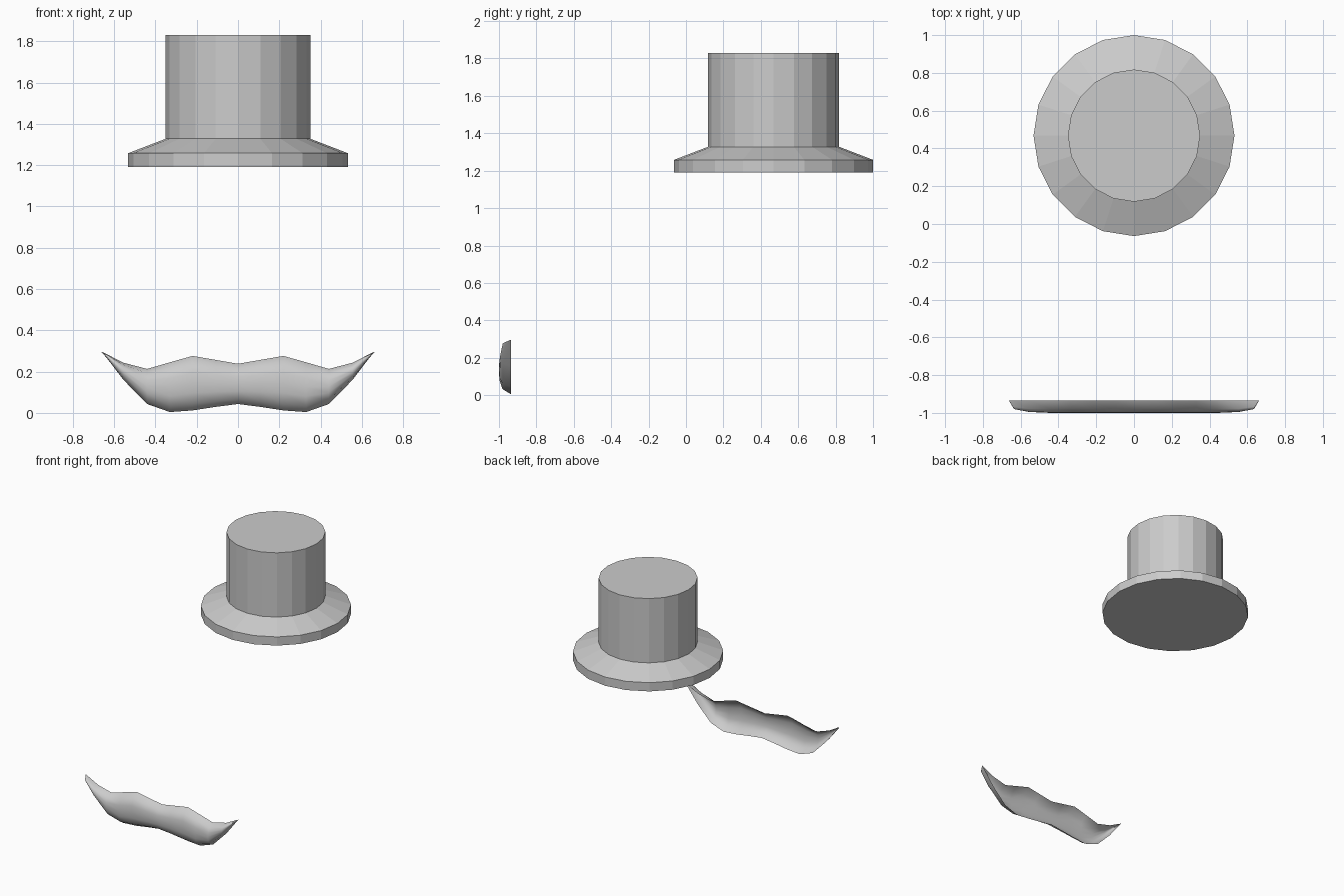
import bpy
import math

if "Cube" in bpy.data.objects:
    bpy.data.objects.remove(bpy.data.objects["Cube"])

SIDES = 20


def make_object(name, verts, faces, smooth):
    mesh = bpy.data.meshes.new(name)
    mesh.from_pydata(verts, [], faces)
    mesh.polygons.foreach_set("use_smooth", [smooth] * len(mesh.polygons))
    mesh.update()
    obj = bpy.data.objects.new(name, mesh)
    bpy.context.collection.objects.link(obj)
    return obj


def grid_faces(rows, cols, wrap=False):
    return [(r * cols + c, r * cols + (c + 1) % cols,
             (r + 1) * cols + (c + 1) % cols, (r + 1) * cols + c)
            for r in range(rows - 1) for c in range(cols if wrap else cols - 1)]


# Top hat: turned (radius, z) profile, low-poly with flat caps
profile = [(0.532, 1.19), (0.532, 1.258), (0.35, 1.328), (0.35, 1.83)]
verts = [(r * math.sin(-2 * math.pi * i / SIDES),
          0.468 + r * math.cos(2 * math.pi * i / SIDES), z)
         for r, z in profile for i in range(SIDES)]
faces = grid_faces(len(profile), SIDES, wrap=True)
faces.append(tuple(reversed(range(SIDES))))
faces.append(tuple(range(3 * SIDES, 4 * SIDES)))
make_object("top_hat", verts, faces, False)

# Moustache: open-backed shell, stations are (x, bottom z, top z, depth)
half = [(0, 0.043, 0.238, 0.065), (0.11, 0.029, 0.257, 0.065),
        (0.22, 0.012, 0.276, 0.065), (0.33, 0.004, 0.245, 0.065),
        (0.44, 0.043, 0.213, 0.065), (0.555, 0.160, 0.243, 0.060),
        (0.635, 0.265, 0.284, 0.045), (0.662, 0.296, 0.297, 0.0)]
stations = [(-x, lo, hi, d) for x, lo, hi, d in reversed(half[1:])] + half
# Bulging cross-section: (height fraction, depth fraction)
section = [(0, 0), (0.12, 0.72), (0.32, 0.96), (0.5, 1),
           (0.68, 0.96), (0.88, 0.72), (1, 0)]
verts = [(x, -0.935 - d * f, lo + (hi - lo) * t)
         for x, lo, hi, d in stations for t, f in section]
faces = [tuple(reversed(f)) for f in grid_faces(len(stations), len(section))]
make_object("moustache", verts, faces, True)
